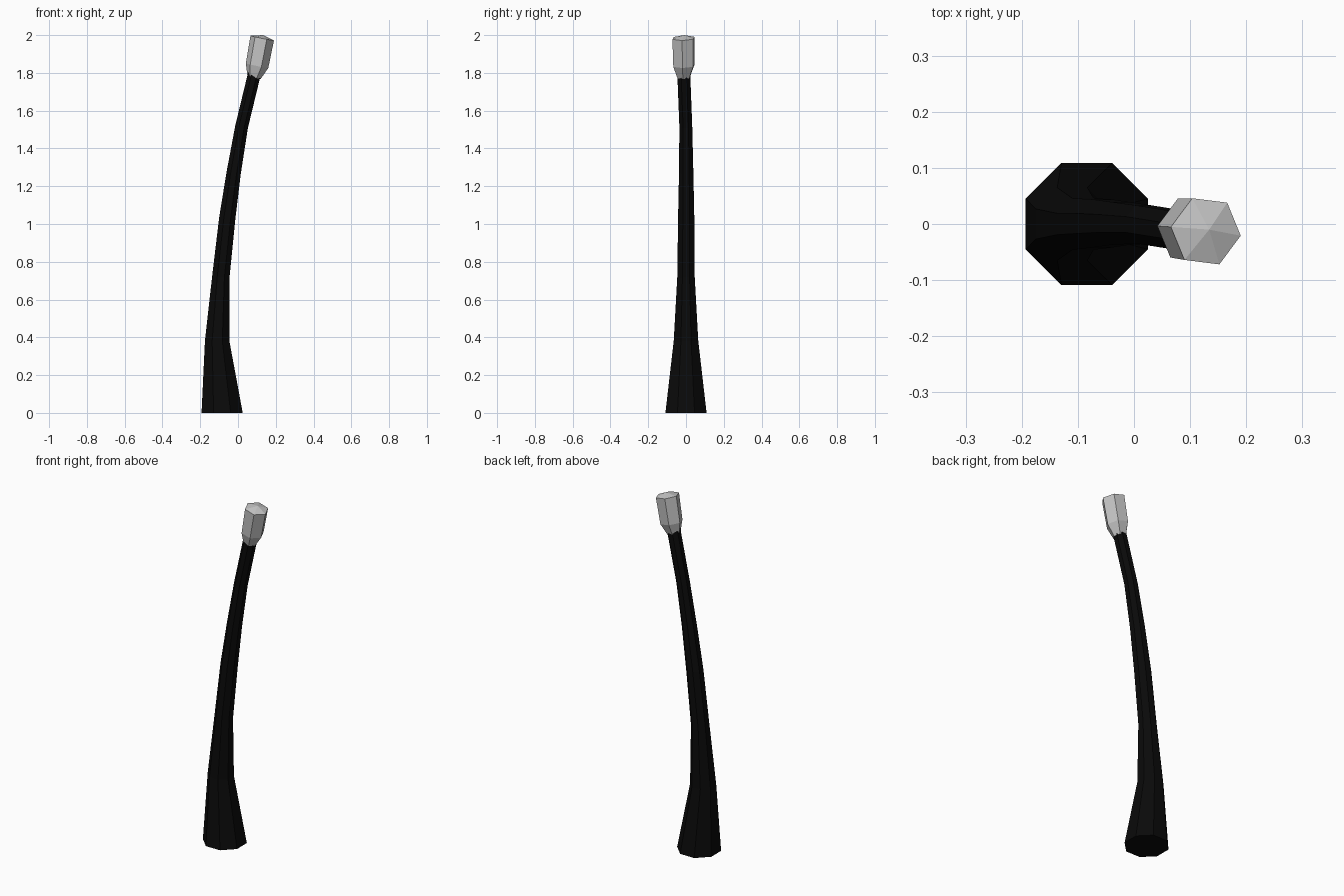
import bpy, bmesh, math
from mathutils import Vector, Matrix

if "Cube" in bpy.data.objects:
    bpy.data.objects.remove(bpy.data.objects["Cube"], do_unlink=True)


def make_material(name, rgb):
    mat = bpy.data.materials.new(name)
    mat.use_nodes = True
    mat.diffuse_color = (*rgb, 1)
    bsdf = mat.node_tree.nodes["Principled BSDF"]
    bsdf.inputs["Base Color"].default_value = (*rgb, 1)
    bsdf.inputs["Roughness"].default_value = 0.8
    return mat


def loft(name, rings, sides, turn, mat, apex=None):
    """Join polygon rings (centre, radius, lean in x, lean in y) into a solid."""
    bm = bmesh.new()
    loops = []
    for centre, radius, lean_x, lean_y in rings:
        tilt = Matrix.Rotation(lean_x, 3, 'Y') @ Matrix.Rotation(-lean_y, 3, 'X')
        loop = []
        for i in range(sides):
            a = turn + math.tau * i / sides
            spoke = Vector((math.cos(a), math.sin(a), 0)) * radius
            loop.append(bm.verts.new(Vector(centre) + tilt @ spoke))
        loops.append(loop)
    for low, high in zip(loops, loops[1:]):
        for i in range(sides):
            j = (i + 1) % sides
            bm.faces.new((low[i], low[j], high[j], high[i]))
    bm.faces.new(reversed(loops[0]))
    if apex:
        tip = bm.verts.new(apex)
        for i in range(sides):
            bm.faces.new((loops[-1][i], loops[-1][(i + 1) % sides], tip))
    else:
        bm.faces.new(loops[-1])
    bmesh.ops.recalc_face_normals(bm, faces=bm.faces)
    mesh = bpy.data.meshes.new(name)
    bm.to_mesh(mesh)
    bm.free()
    mesh.materials.append(mat)
    obj = bpy.data.objects.new(name, mesh)
    bpy.context.collection.objects.link(obj)
    return obj


black = make_material("matte black", (0.003, 0.003, 0.003))
grey = make_material("light grey", (0.55, 0.55, 0.55))

# Curved octagonal stem, flared at the foot: x, y, z, half width, lean
stem = [(-0.084, 0, 0, 0.109, 0),
        (-0.110, 0, 0.38, 0.065, 0.04),
        (-0.091, 0, 0.72, 0.046, 0.08),
        (-0.057, 0.001, 1.03, 0.043, 0.13),
        (-0.023, 0.001, 1.27, 0.038, 0.16),
        (0.019, -0.001, 1.515, 0.034, 0.2),
        (0.088, -0.012, 1.80, 0.034, 0.24)]
flat = math.cos(math.pi / 8)
loft("curved_stem",
     [((x, y, z), half / flat, lean, 0) for x, y, z, half, lean in stem],
     8, math.pi / 8, black)

# Hexagonal head with a tapered neck and a shallow pointed cap
head = [((0.085, -0.012, 1.775), 0.036),
        ((0.101, -0.011, 1.838), 0.061),
        ((0.128, -0.013, 1.984), 0.064)]
loft("hexagonal_head", [(c, r, 0.2, -0.03) for c, r in head],
     6, math.radians(-7), grey, apex=(0.134, -0.010, 2.0))
